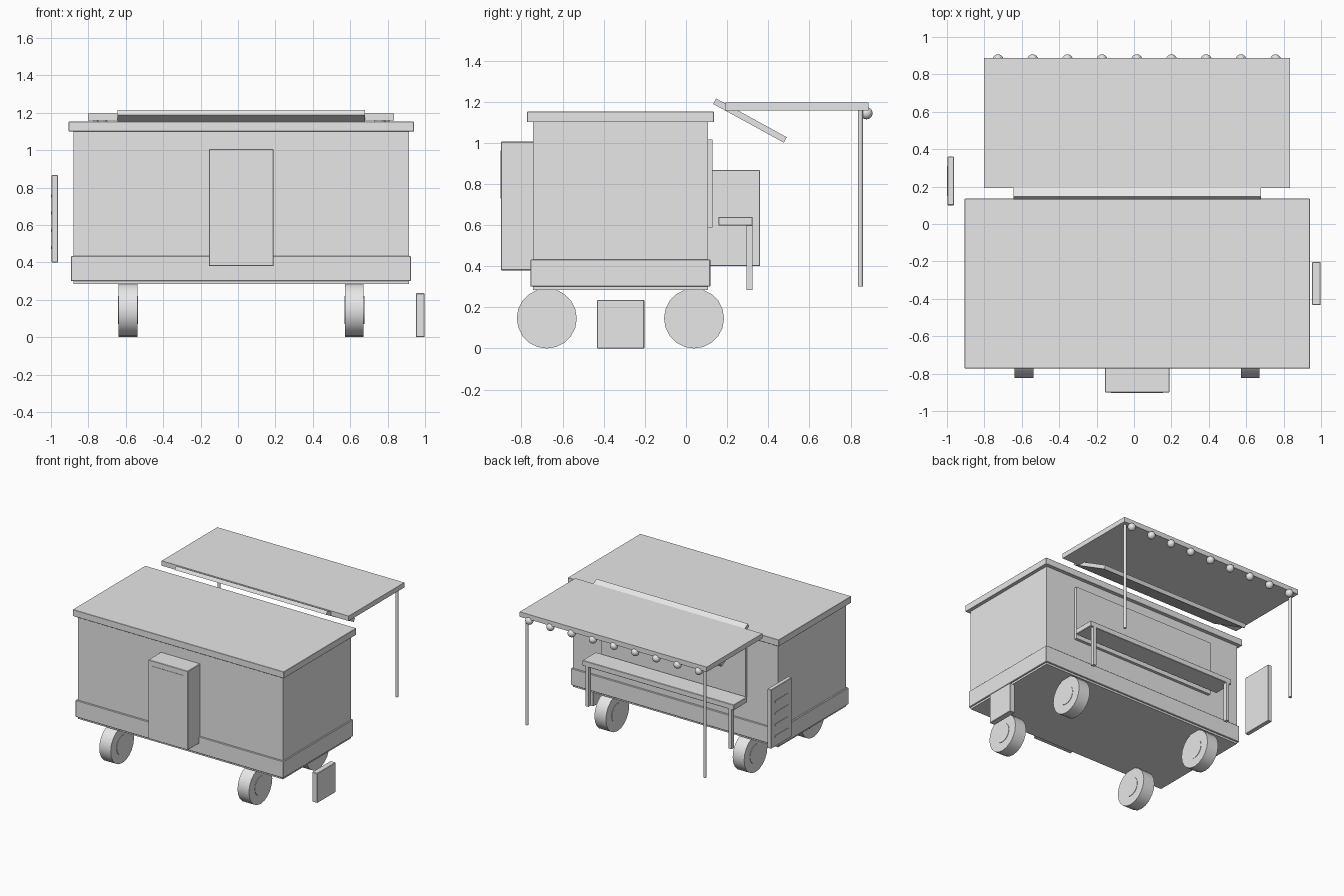
import bpy
import math

cube = bpy.data.objects.get("Cube")
if cube:
    bpy.data.objects.remove(cube, do_unlink=True)

grey = bpy.data.materials.new("plain_grey")
grey.use_nodes = True
grey.diffuse_color = (0.8, 0.8, 0.8, 1)
grey.node_tree.nodes["Principled BSDF"].inputs["Base Color"].default_value = (0.8, 0.8, 0.8, 1)


def finish(name):
    obj = bpy.context.object
    obj.name = name
    obj.data.materials.append(grey)
    return obj


def box(name, x, y, z, bevel=0.0):
    """Box from (min, max) ranges on each axis."""
    ranges = (x, y, z)
    bpy.ops.mesh.primitive_cube_add(size=1, location=[(a + b) / 2 for a, b in ranges])
    obj = finish(name)
    obj.scale = [b - a for a, b in ranges]
    bpy.ops.object.transform_apply(location=False, rotation=False, scale=True)
    if bevel:
        mod = obj.modifiers.new("soft_edges", "BEVEL")
        mod.width = bevel
        mod.segments = 1
    return obj


def cylinder(name, center, radius, depth, sides, along_x=False):
    turn = (0, math.pi / 2, 0) if along_x else (0, 0, 0)
    bpy.ops.mesh.primitive_cylinder_add(vertices=sides, radius=radius, depth=depth,
                                        location=center, rotation=turn)
    obj = finish(name)
    bpy.ops.object.shade_smooth_by_angle(angle=math.radians(40))
    return obj


# Trailer shell
box("body", (-0.88, 0.914), (-0.745, 0.107), (0.285, 1.11))
box("skirt_band", (-0.893, 0.925), (-0.756, 0.118), (0.30, 0.433), 0.003)
box("roof", (-0.906, 0.941), (-0.772, 0.135), (1.10, 1.152), 0.002)

# Front cabinet with its thin panel
box("front_cabinet", (-0.155, 0.19), (-0.90, -0.74), (0.38, 1.005), 0.003)
box("cabinet_panel", (-0.123, 0.155), (-0.903, -0.895), (0.73, 0.963))

# Wheels with hubs showing on both faces
for side, x in (("right", -0.588), ("left", 0.622)):
    for end, y in (("front", -0.677), ("back", 0.039)):
        cylinder(f"wheel_{end}_{side}", (x, y, 0.146), 0.146, 0.10, 20, True)
        cylinder(f"hub_{end}_{side}", (x, y, 0.146), 0.075, 0.106, 20, True)

# Serving window and raised flap
box("serving_window", (-0.61, 0.65), (0.10, 0.13), (0.588, 1.017))
flap = box("window_flap", (-0.645, 0.68), (0.115, 0.507), (1.093, 1.123))
flap.rotation_euler.x = math.radians(-28.7)

# Counter on two legs
box("counter", (-0.645, 0.68), (0.157, 0.324), (0.597, 0.64), 0.003)
for side, x in (("right", -0.612), ("left", 0.64)):
    box(f"counter_leg_{side}", (x - 0.014, x + 0.014), (0.295, 0.324), (0.285, 0.60))

# Awning, posts and a row of bulbs
box("awning", (-0.802, 0.834), (0.192, 0.887), (1.158, 1.197))
for side, x in (("right", -0.76), ("left", 0.797)):
    cylinder(f"awning_post_{side}", (x, 0.848, 0.73), 0.0125, 0.86, 10)
for i in range(9):
    bpy.ops.mesh.primitive_uv_sphere_add(segments=16, ring_count=10, radius=0.03,
                                         location=(-0.727 + 0.1855 * i, 0.877, 1.144))
    finish(f"bulb_{i + 1}")
    bpy.ops.object.shade_smooth()

# Menu board with raised strips
box("menu_board", (-0.997, -0.963), (0.10, 0.36), (0.40, 0.867), 0.003)
for i in range(4):
    z = 0.755 - 0.092 * i
    box(f"menu_strip_{i + 1}", (-1.0, -0.994), (0.15, 0.31), (z - 0.008, z + 0.008))

# Loose step at the side
box("side_step", (0.952, 0.998), (-0.433, -0.203), (0, 0.235), 0.003)
